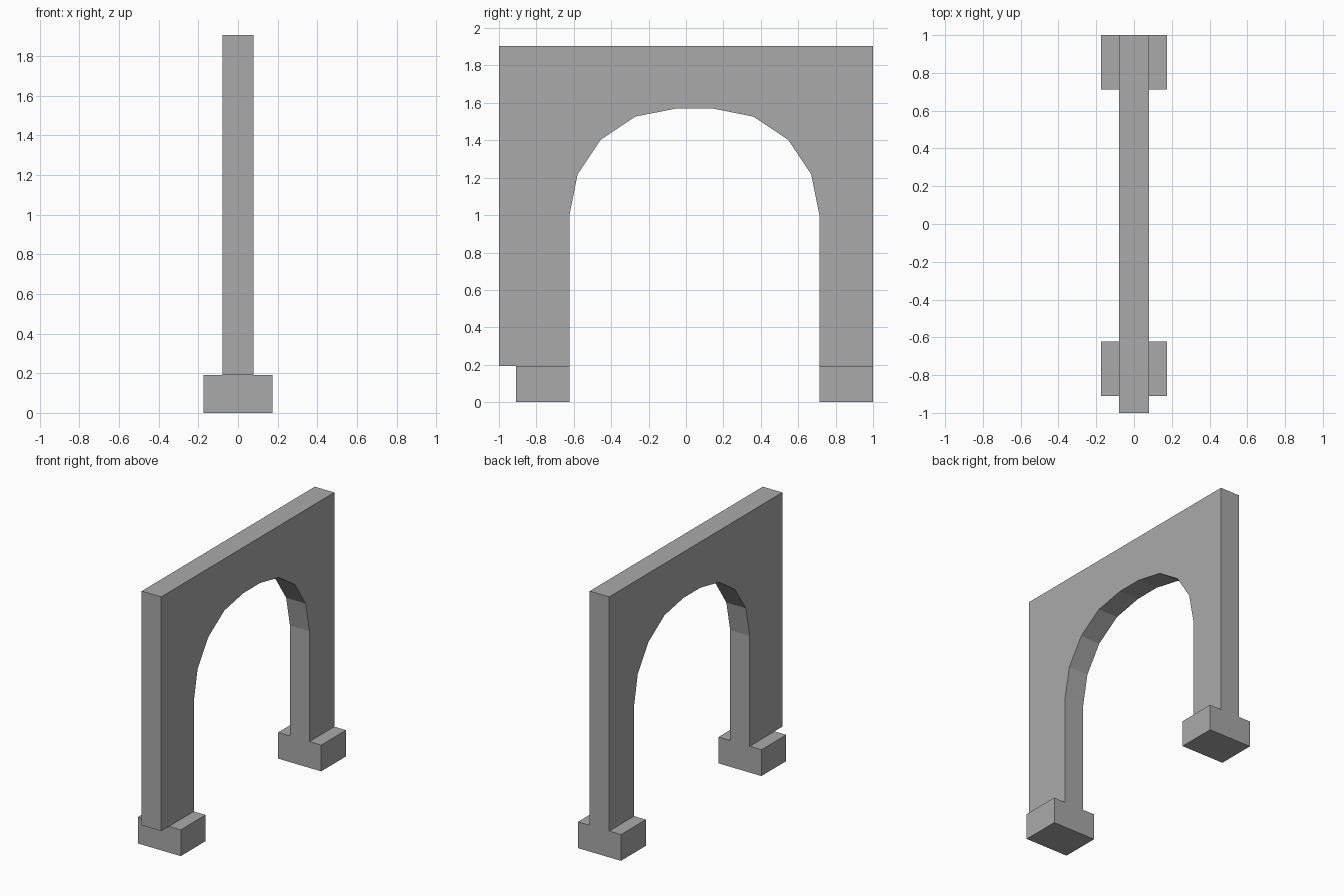
import bpy
import bmesh
from math import sin, cos, pi

cube = bpy.data.objects.get("Cube")
if cube:
    bpy.data.objects.remove(cube, do_unlink=True)

stone = bpy.data.materials.new("grey stone")
stone.use_nodes = True
GREY = (0.4, 0.4, 0.4, 1)
stone.diffuse_color = GREY
stone.node_tree.nodes["Principled BSDF"].inputs["Base Color"].default_value = GREY


def extrude_profile(name, profile, half_width):
    """Extrude a (y, z) outline symmetrically along x."""
    bm = bmesh.new()
    face = bm.faces.new([bm.verts.new((-half_width, y, z)) for y, z in profile])
    result = bmesh.ops.extrude_face_region(bm, geom=[face])
    moved = [v for v in result["geom"] if isinstance(v, bmesh.types.BMVert)]
    bmesh.ops.translate(bm, verts=moved, vec=(2 * half_width, 0, 0))
    bmesh.ops.recalc_face_normals(bm, faces=bm.faces)
    mesh = bpy.data.meshes.new(name)
    bm.to_mesh(mesh)
    bm.free()
    mesh.materials.append(stone)
    obj = bpy.data.objects.new(name, mesh)
    bpy.context.collection.objects.link(obj)
    return obj


FOOT_TOP = 0.192
WALL_TOP = 1.905
SPRING = 1.0        # height where the arch begins to curve
RADIUS = 0.57       # corner radius of the opening
MIDDLE = 0.045      # centre of the opening along y
FLAT = 0.098        # half length of the flat crown
STEPS = 4

# Opening: two quarter arcs joined by a short flat crown
arch = []
for side in (-1, 1):
    steps = range(STEPS + 1) if side < 0 else range(STEPS, -1, -1)
    for i in steps:
        a = i * pi / 2 / STEPS
        arch.append((MIDDLE + side * (FLAT + RADIUS * cos(a)), SPRING + RADIUS * sin(a)))

# Arched wall with its two legs
inner_front, inner_back = arch[0][0], arch[-1][0]
outline = [(-1, WALL_TOP), (-1, FOOT_TOP), (inner_front, FOOT_TOP)]
outline += arch
outline += [(inner_back, FOOT_TOP), (1, FOOT_TOP), (1, WALL_TOP)]
extrude_profile("arched_wall", outline, 0.079)

# Footing blocks, flush with the inside of the opening
FOOT_LENGTH = 1 - inner_back
for name, y in (("front_footing", inner_front - FOOT_LENGTH), ("back_footing", inner_back)):
    end = y + FOOT_LENGTH
    extrude_profile(name, [(y, 0), (end, 0), (end, FOOT_TOP), (y, FOOT_TOP)], 0.174)
